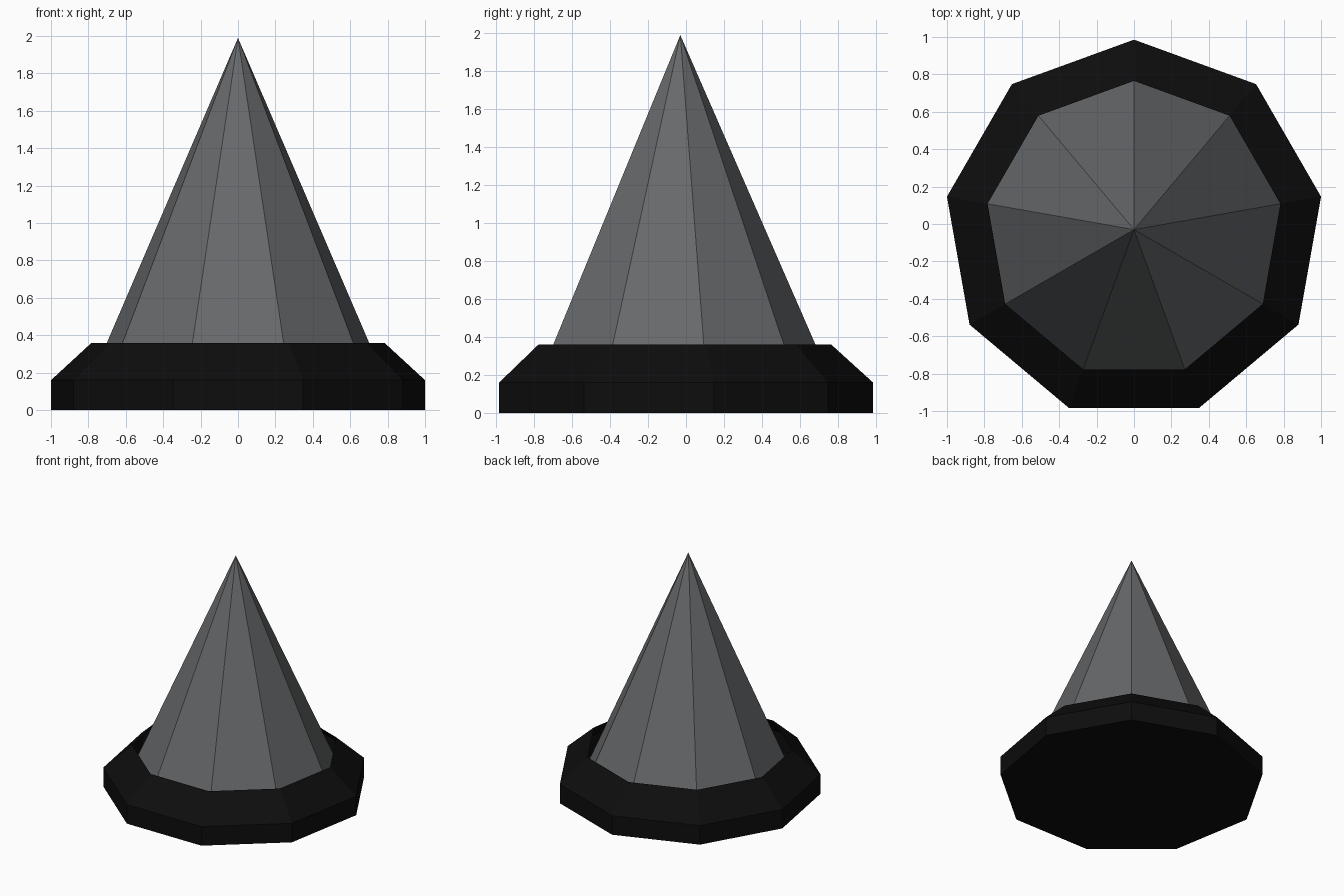
import bpy
import bmesh
from math import sin, cos, tau, radians

if "Cube" in bpy.data.objects:
    bpy.data.objects.remove(bpy.data.objects["Cube"])

SIDES = 9
CENTRE_Y = -0.03
OUTER = 1 / cos(radians(10))


def material(name, colour):
    m = bpy.data.materials.new(name)
    m.use_nodes = True
    m.diffuse_color = (*colour, 1)
    m.node_tree.nodes["Principled BSDF"].inputs["Base Color"].default_value = (*colour, 1)
    return m


def lathe(name, profile, mat, close_bottom=False):
    """Faceted solid from (radius, height) pairs, listed bottom to top."""
    bm = bmesh.new()
    rings = []
    for radius, z in profile:
        count = SIDES if radius else 1
        rings.append([bm.verts.new((radius * sin(tau * i / SIDES),
                                    CENTRE_Y + radius * cos(tau * i / SIDES), z))
                      for i in range(count)])
    for low, high in zip(rings, rings[1:]):
        for i in range(SIDES):
            j = (i + 1) % SIDES
            top = [high[i], high[j]] if len(high) > 1 else [high[0]]
            bm.faces.new([low[j], low[i], *top])
    if close_bottom:
        bm.faces.new(rings[0])
    bm.normal_update()
    mesh = bpy.data.meshes.new(name)
    bm.to_mesh(mesh)
    bm.free()
    mesh.materials.append(mat)
    obj = bpy.data.objects.new(name, mesh)
    bpy.context.scene.collection.objects.link(obj)
    return obj


grey = material("steel grey", (0.135, 0.14, 0.145))
black = material("black", (0.004, 0.004, 0.004))

# Collar: upright band with a sloped lip, open at the top
lathe("base_collar", [(OUTER, 0), (OUTER, 0.16), (0.795, 0.36)], black, close_bottom=True)

# Spike: faceted cone rising out of the collar
lathe("spike", [(0.865, 0.01), (0, 1.99)], grey)
